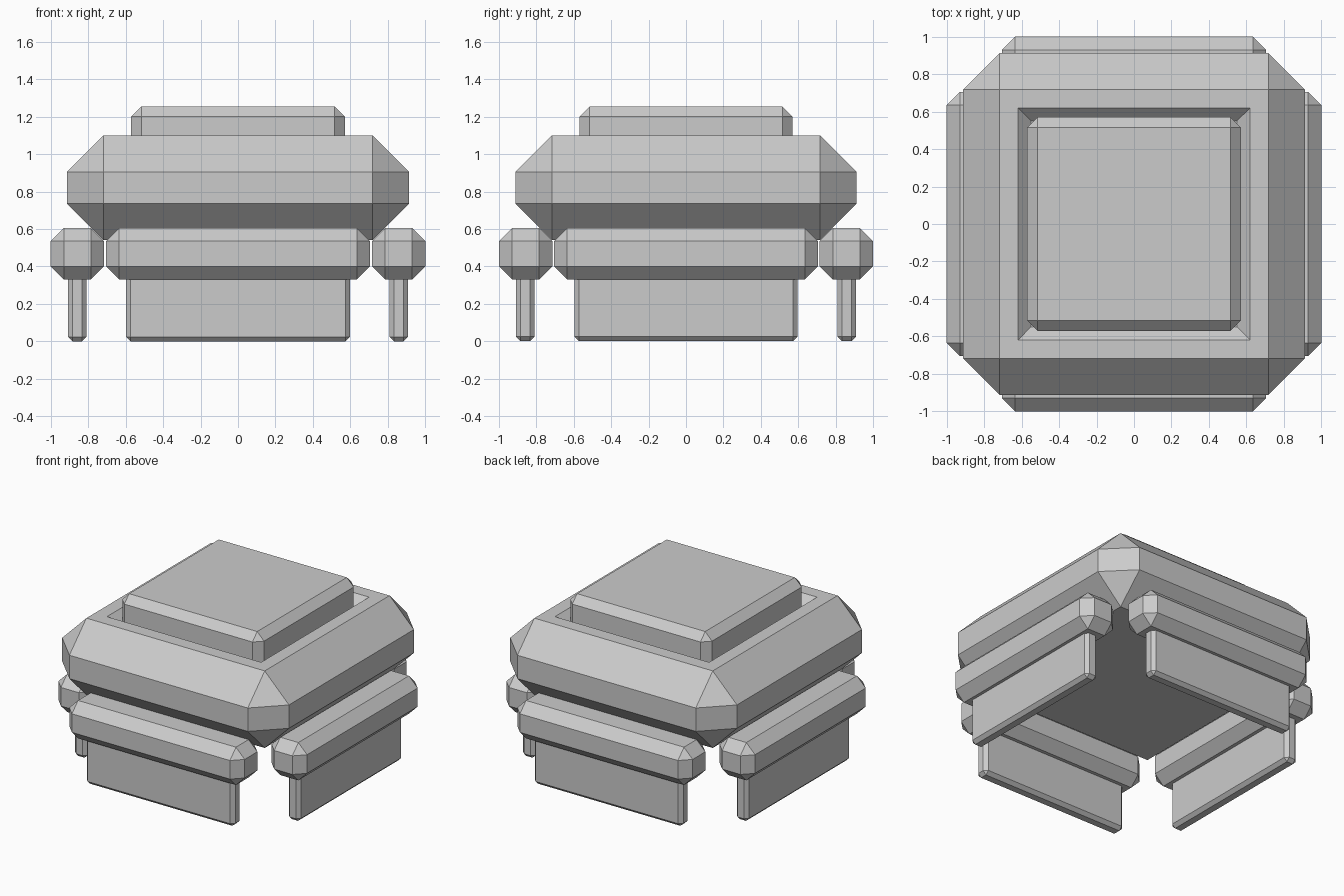
import bpy, bmesh, math
from mathutils import Matrix, Vector

if "Cube" in bpy.data.objects:
    bpy.data.objects.remove(bpy.data.objects["Cube"])


def chamfered_box(name, low, high, chamfer, turn=0.0, recess=None):
    """Box between two corners with flat chamfers, turned about the z axis."""
    low, high = Vector(low), Vector(high)
    bm = bmesh.new()
    bmesh.ops.create_cube(bm, size=1)
    bmesh.ops.scale(bm, vec=high - low, verts=bm.verts)
    bmesh.ops.translate(bm, vec=(low + high) / 2, verts=bm.verts)
    bmesh.ops.bevel(bm, geom=bm.edges[:], offset=chamfer, segments=1,
                    profile=0.5, affect='EDGES')
    if recess:
        top = max(bm.faces, key=lambda f: f.calc_center_median().z)
        for thickness, depth in recess:
            bmesh.ops.inset_region(bm, faces=[top], thickness=thickness,
                                   depth=depth, use_even_offset=True)
    bmesh.ops.rotate(bm, cent=(0, 0, 0), verts=bm.verts,
                     matrix=Matrix.Rotation(turn, 3, 'Z'))
    bmesh.ops.recalc_face_normals(bm, faces=bm.faces[:])
    mesh = bpy.data.meshes.new(name)
    bm.to_mesh(mesh)
    bm.free()
    obj = bpy.data.objects.new(name, mesh)
    bpy.context.collection.objects.link(obj)
    return obj


# Main body with a sloped recess in its top
chamfered_box("body", (-0.912, -0.912, 0.54), (0.912, 0.912, 1.10), 0.195,
              recess=[(0.097, 0), (0.07, -0.07)])

# Raised lid sitting in the recess
chamfered_box("lid", (-0.57, -0.57, 0.96), (0.57, 0.57, 1.255), 0.055)

# One bar with a hanging plate on each of the four sides
for i, side in enumerate(("front", "right", "back", "left")):
    turn = i * math.pi / 2
    chamfered_box(side + "_bar", (-0.705, -1.0, 0.33), (0.705, -0.715, 0.605),
                  0.07, turn)
    chamfered_box(side + "_plate", (-0.597, -0.908, 0.0), (0.597, -0.81, 0.42),
                  0.024, turn)
